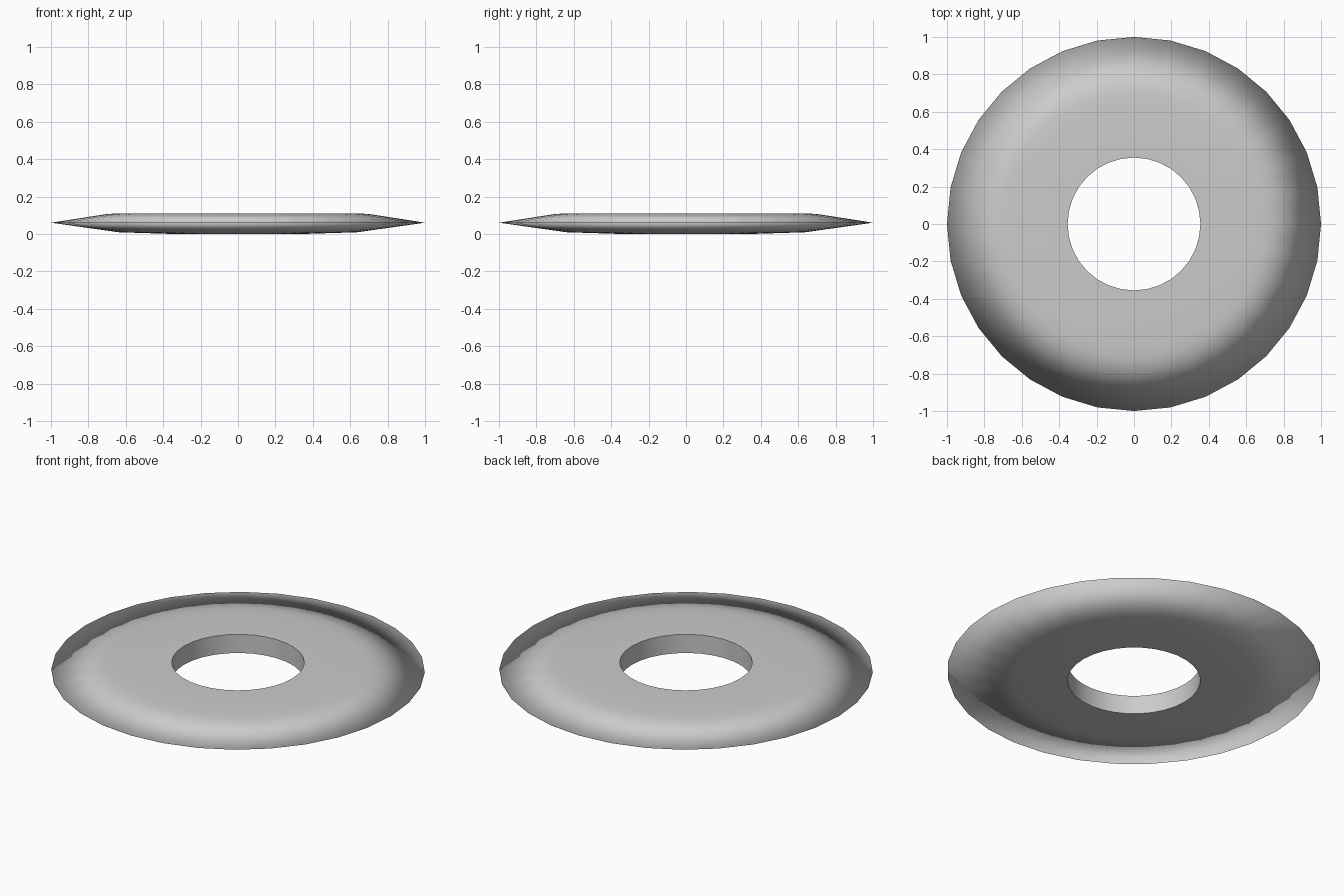
import bpy, bmesh, math

if "Cube" in bpy.data.objects:
    bpy.data.objects.remove(bpy.data.objects["Cube"])

SIDES = 32

# Half section as (radius, z): hole wall, flat bottom, knife edge, flat top
profile = [(0.355, 0.11), (0.355, 0.0), (0.42, 0.002), (0.64, 0.009),
           (1.0, 0.06), (0.71, 0.105), (0.65, 0.11)]

bm = bmesh.new()
rings = []
for i in range(SIDES):
    a = 2 * math.pi * i / SIDES
    rings.append([bm.verts.new((r * math.cos(a), r * math.sin(a), z))
                  for r, z in profile])

n = len(profile)
for i in range(SIDES):
    a, b = rings[i], rings[(i + 1) % SIDES]
    for j in range(n):
        k = (j + 1) % n
        bm.faces.new((a[j], a[k], b[k], b[j])).smooth = True
bmesh.ops.recalc_face_normals(bm, faces=bm.faces[:])

# Only the rims of the hole stay sharp; the outer edge is smoothed over
for i in range(SIDES):
    for j in (0, 1):
        e = bm.edges.get((rings[i][j], rings[(i + 1) % SIDES][j]))
        e.smooth = False

mesh = bpy.data.meshes.new("washer_disc")
bm.to_mesh(mesh)
bm.free()
disc = bpy.data.objects.new("washer_disc", mesh)
bpy.context.collection.objects.link(disc)
